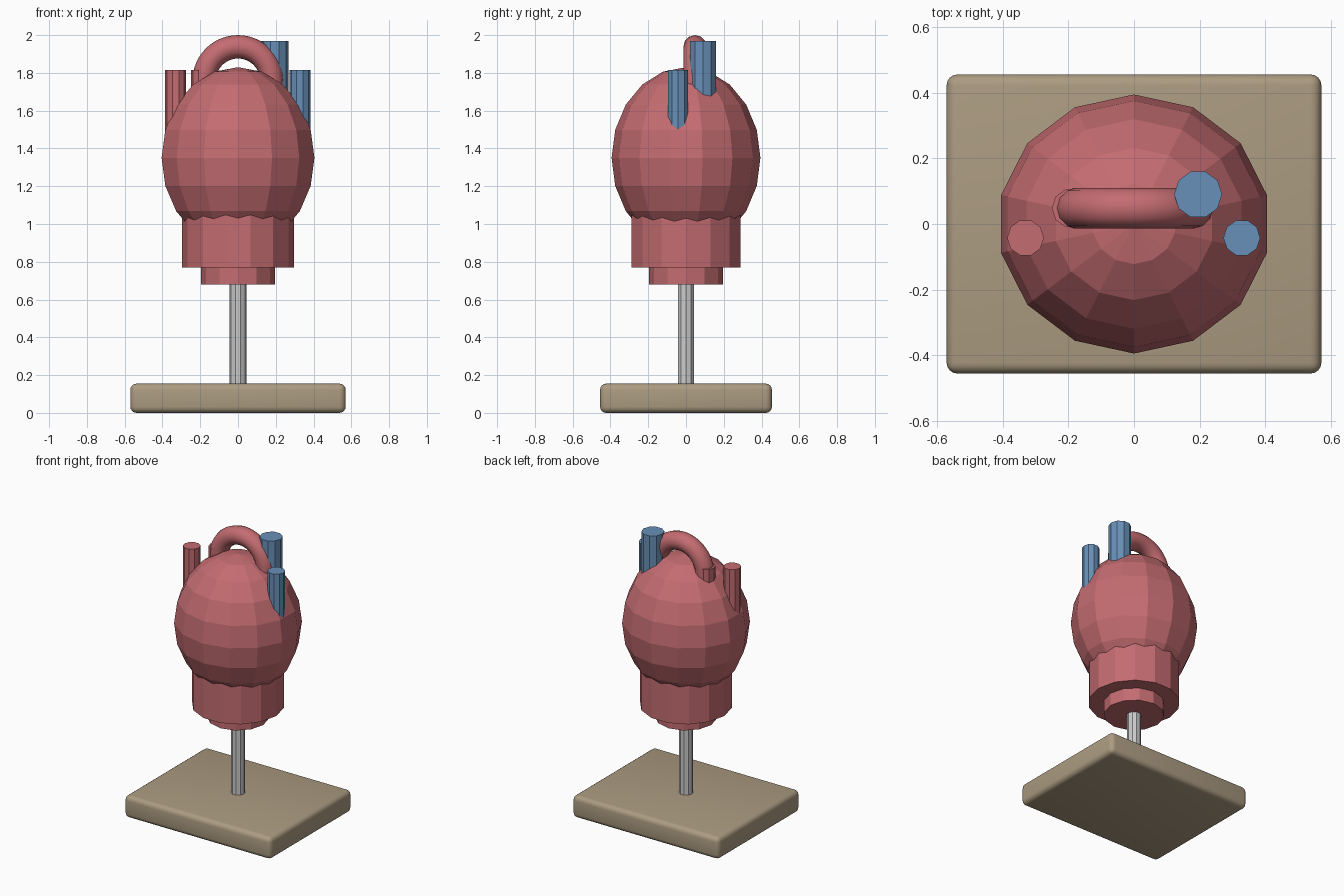
import bpy, math

if "Cube" in bpy.data.objects:
    bpy.data.objects.remove(bpy.data.objects["Cube"])


def material(name, rgb):
    m = bpy.data.materials.new(name)
    m.diffuse_color = (*rgb, 1)
    m.use_nodes = True
    m.node_tree.nodes["Principled BSDF"].inputs["Base Color"].default_value = m.diffuse_color
    return m


RED = material("muscle_red", (0.55, 0.15, 0.165))
BLUE = material("vein_blue", (0.14, 0.28, 0.48))
TAN = material("stand_tan", (0.41, 0.33, 0.22))


def finish(name, mat):
    o = bpy.context.object
    o.name = name
    if mat:
        o.data.materials.append(mat)
    return o


def tube(name, x, y, z0, z1, r, sides, mat):
    # rotated so that a corner points along x
    bpy.ops.mesh.primitive_cylinder_add(vertices=sides, radius=r, depth=z1 - z0,
                                        location=(x, y, (z0 + z1) / 2),
                                        rotation=(0, 0, math.pi / 2))
    return finish(name, mat)


# Stand: rounded slab and metal rod
bpy.ops.mesh.primitive_cube_add(size=1, location=(0, 0, 0.0775))
base = finish("base", TAN)
base.scale = (1.14, 0.91, 0.155)
bpy.ops.object.transform_apply(location=False, rotation=False, scale=True)
bev = base.modifiers.new("rounding", "BEVEL")
bev.width = 0.033
bev.segments = 4
bpy.ops.object.modifier_apply(modifier="rounding")
bpy.ops.object.shade_smooth_by_angle(angle=math.radians(35))
tube("rod", 0, 0, 0.14, 0.75, 0.045, 10, None)

# Heart body: low-poly ellipsoid with two stepped drums below
bpy.ops.mesh.primitive_uv_sphere_add(segments=14, ring_count=10, radius=1, location=(0, 0, 1.35))
body = finish("heart_body", RED)
body.scale = (0.415, 0.394, 0.48)
tube("heart_lower", 0, 0, 0.77, 1.10, 0.296, 14, RED)
tube("heart_tip", 0, 0, 0.68, 0.80, 0.196, 12, RED)

# Vessels standing up out of the body
tube("left_vessel", -0.33, -0.042, 1.40, 1.815, 0.056, 10, RED)
tube("arch_socket", -0.19, 0.048, 1.55, 1.815, 0.06, 10, RED)
tube("right_vein", 0.328, -0.042, 1.40, 1.815, 0.056, 10, BLUE)
tube("large_vein", 0.195, 0.09, 1.55, 1.97, 0.073, 10, BLUE)

# Aorta arch: round tube swept along an arc
curve = bpy.data.curves.new("aorta_arch", "CURVE")
curve.dimensions = "3D"
curve.bevel_depth = 0.062
curve.bevel_resolution = 4
curve.use_fill_caps = True
spline = curve.splines.new("POLY")
n = 30
spline.points.add(n)
for i, p in enumerate(spline.points):
    a = math.radians(200 - 220 * i / n)
    p.co = (0.179 * math.cos(a), 0.048, 1.759 + 0.179 * math.sin(a), 1)
arch = bpy.data.objects.new("aorta_arch", curve)
bpy.context.collection.objects.link(arch)
bpy.ops.object.select_all(action="DESELECT")
arch.select_set(True)
bpy.context.view_layer.objects.active = arch
bpy.ops.object.convert(target="MESH")
finish("aorta_arch", RED)
bpy.ops.object.shade_smooth_by_angle(angle=math.radians(50))
